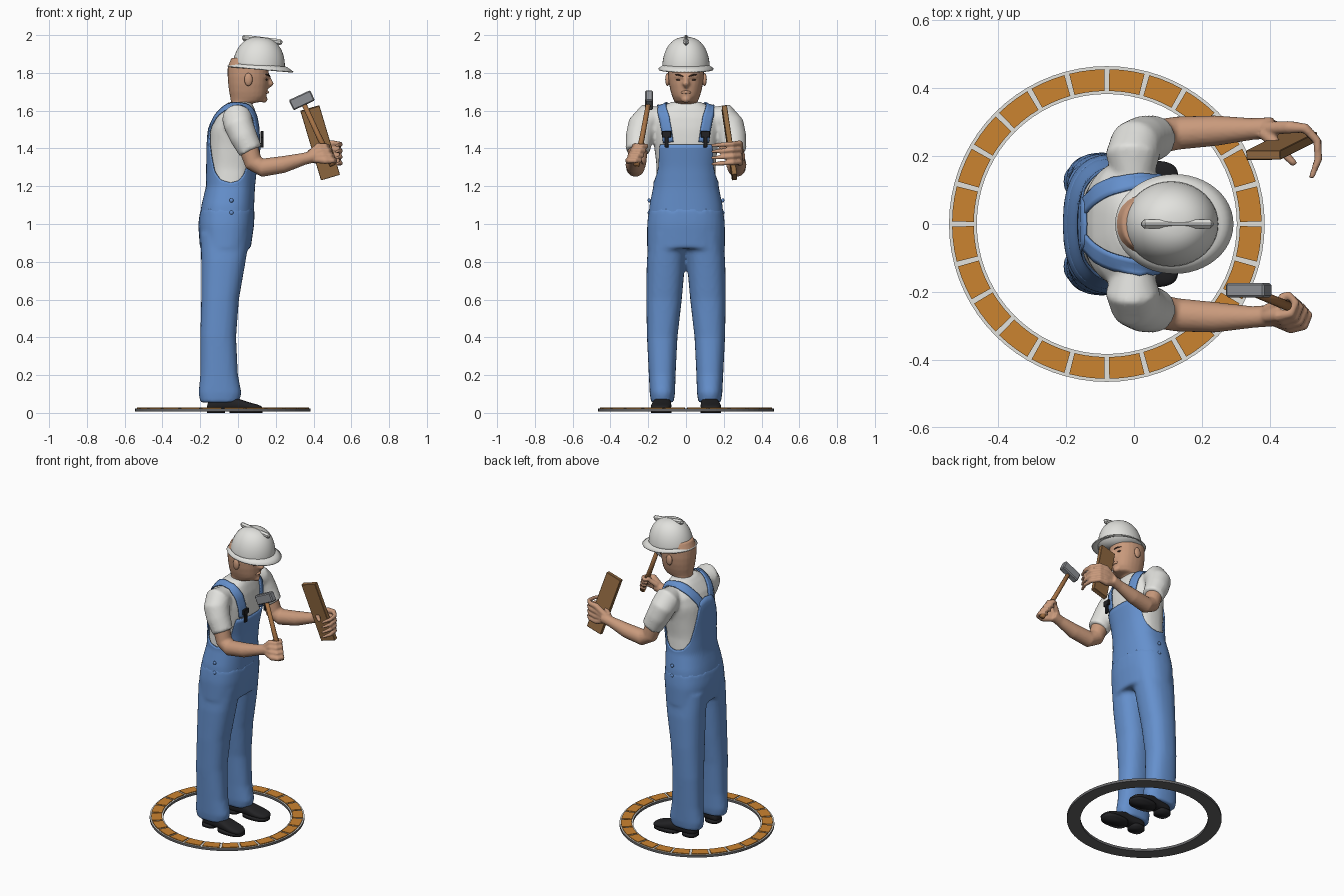
import bpy, bmesh, math
from mathutils import Vector, Matrix, Quaternion
from mathutils.bvhtree import BVHTree

if "Cube" in bpy.data.objects:
    bpy.data.objects.remove(bpy.data.objects["Cube"])


def material(name, r, g, b):
    m = bpy.data.materials.new(name)
    m.use_nodes = True
    m.diffuse_color = (r, g, b, 1)
    m.node_tree.nodes["Principled BSDF"].inputs["Base Color"].default_value = (r, g, b, 1)
    return m


BLUE = material("denim blue", .13, .28, .61)
WHITE = material("off white", .76, .76, .73)
SKIN = material("skin", .58, .32, .2)
BLACK = material("shoe black", .016, .016, .018)
WOOD = material("board wood", .3, .15, .055)
HANDLE = material("handle wood", .38, .17, .06)
ORANGE = material("tile orange", .6, .23, .03)
STEEL = material("steel grey", .27, .28, .3)
DARK = material("base grey", .13, .13, .135)
BROW = material("brow brown", .06, .03, .02)


def finish(name, bm, mats, smooth=True):
    bmesh.ops.recalc_face_normals(bm, faces=bm.faces)
    mesh = bpy.data.meshes.new(name)
    bm.to_mesh(mesh)
    bm.free()
    ob = bpy.data.objects.new(name, mesh)
    bpy.context.collection.objects.link(ob)
    for m in mats:
        mesh.materials.append(m)
    for p in mesh.polygons:
        p.use_smooth = smooth
    return ob


def solid(name, stacks, mat, voxel=0, subsurf=0, smooth=True):
    """Skin stacks of rings into closed bodies, optionally fused by remeshing."""
    bm = bmesh.new()
    for rings in stacks:
        rows = [[bm.verts.new(p) for p in ring] for ring in rings]
        n = len(rows[0])
        for a, b in zip(rows, rows[1:]):
            for i in range(n):
                bm.faces.new((a[i], a[(i + 1) % n], b[(i + 1) % n], b[i]))
        bm.faces.new(rows[0][::-1])
        bm.faces.new(rows[-1])
    ob = finish(name, bm, [mat], smooth)
    if subsurf:
        ob.modifiers.new("round", 'SUBSURF').levels = subsurf
        ob.modifiers["round"].render_levels = subsurf
    if voxel:
        r = ob.modifiers.new("fuse", 'REMESH')
        r.mode, r.voxel_size, r.use_smooth_shade = 'VOXEL', voxel, True
        s = ob.modifiers.new("soften", 'SMOOTH')
        s.iterations, s.factor = 3, .5
    return ob


def spow(v, p):
    return math.copysign(abs(v) ** p, v)


def oval(z, x0, x1, y0, y1, p=.85, n=24):
    cx, cy, rx, ry = (x0 + x1) / 2, (y0 + y1) / 2, (x1 - x0) / 2, (y1 - y0) / 2
    return [Vector((cx + rx * spow(math.cos(t), p), cy + ry * spow(math.sin(t), p), z))
            for t in (math.tau * i / n for i in range(n))]


def tube(pts, radii, n=12):
    pts = [Vector(p) for p in pts]
    rings, q, old = [], None, None
    for i, p in enumerate(pts):
        t = (pts[min(i + 1, len(pts) - 1)] - pts[max(i - 1, 0)]).normalized()
        q = t.to_track_quat('Z', 'Y') if q is None else old.rotation_difference(t) @ q
        old = t
        rings.append([p + q @ Vector((radii[i] * math.cos(math.tau * k / n),
                                      radii[i] * math.sin(math.tau * k / n), 0)) for k in range(n)])
    return rings


def box(name, centre, size, mat, rot=Matrix(), bevel=.003):
    bm = bmesh.new()
    bmesh.ops.create_cube(bm, size=1, matrix=Matrix.Translation(centre) @ rot @ Matrix.Diagonal((*size, 1)))
    bmesh.ops.bevel(bm, geom=bm.edges[:], offset=bevel, segments=1, affect='EDGES')
    return finish(name, bm, [mat], False)


def ball(name, centre, size, mat):
    bm = bmesh.new()
    bmesh.ops.create_uvsphere(bm, u_segments=16, v_segments=10, radius=1,
                              matrix=Matrix.Translation(centre) @ Matrix.Diagonal((*size, 1)))
    return finish(name, bm, [mat])


def lerp_table(table, key):
    for a, b in zip(table, table[1:]):
        if key <= b[0]:
            f = max(0, (key - a[0]) / (b[0] - a[0]))
            return [u + (v - u) * f for u, v in zip(a, b)]
    return list(table[-1])


# Torso profile: height, back, front, half width
TORSO = [(.86, -.19, .055, .195), (1, -.2, .075, .195), (1.1, -.185, .077, .183), (1.2, -.16, .08, .16),
         (1.3, -.158, .09, .155), (1.42, -.155, .11, .17), (1.5, -.148, .11, .185), (1.57, -.12, .1, .185),
         (1.62, -.08, .085, .13), (1.645, -.05, .07, .08)]


def torso_ring(z, grow=0, n=32):
    _, x0, x1, w = lerp_table(TORSO, z)
    return oval(z, x0 - grow, x1 + grow, -w - grow, w + grow, .82, n)


# Shirt with short sleeves
sleeves = [tube([(0, s * .14, 1.56), (-.005, s * .2, 1.56), (.005, s * .232, 1.52), (.03, s * .247, 1.46),
                 (.068, s * .256, 1.385)], [.06, .08, .078, .073, .064], 20) for s in (1, -1)]
heights = [1.1 + .0273 * i for i in range(21)]
shirt = solid("shirt", [[torso_ring(z) for z in heights]] + sleeves, WHITE, voxel=.011)

# Trousers: hips fused with two legs
LEG = [(.055, -.2, .005, .065, .185), (.1, -.21, .02, .058, .192), (.2, -.2, 0, .055, .197),
       (.4, -.2, -.01, .045, .207), (.6, -.195, .005, .022, .211), (.8, -.195, .04, .004, .208),
       (.95, -.2, .065, -.01, .195)]
legs = []
for s in (1, -1):
    steps = [lerp_table(LEG, .055 + .895 * i / 18) for i in range(19)]
    legs.append([oval(z, a, b, min(s * c, s * d), max(s * c, s * d)) for z, a, b, c, d in steps])
solid("trousers", [[torso_ring(.87 + .03 * i, .011) for i in range(8)]] + legs, BLUE, voxel=.012)

# Bib and back panel: shell whose top edge dips under the arms
EDGE = [(0, 1.42), (46, 1.42), (50, 1.38), (56, 1.31), (64, 1.26), (76, 1.23), (90, 1.22), (110, 1.235),
        (128, 1.28), (142, 1.36), (156, 1.46), (166, 1.53), (180, 1.54)]
bm = bmesh.new()
count, levels = 120, 16
columns = []
for i in range(count):
    angle = 360 * i / count
    top = lerp_table(EDGE, min(angle, 360 - angle))[1]
    columns.append([bm.verts.new(torso_ring(1 + (top - 1) * k / levels, .007 + .006 * k / levels, count)[i])
                    for k in range(levels + 1)])
for a, b in zip(columns, columns[1:] + columns[:1]):
    for k in range(levels):
        bm.faces.new((a[k], b[k], b[k + 1], a[k + 1]))
bib = finish("bib_panel", bm, [BLUE])
bib.modifiers.new("cloth", 'SOLIDIFY').thickness = .008

# Shoulder straps laid on the shirt, with buckles
bpy.context.view_layer.update()
tree = BVHTree.FromObject(shirt, bpy.context.evaluated_depsgraph_get())
STRAP = [(.12, .1, 1.43), (.115, .108, 1.5), (.1, .12, 1.57), (.04, .135, 1.63), (-.04, .12, 1.63),
         (-.1, .095, 1.59), (-.15, .06, 1.53), (-.165, .035, 1.44)]
for s, side in ((1, "left"), (-1, "right")):
    path = [Vector((x, s * y, z)) for x, y, z in STRAP]
    path = [a.lerp(b, k / 4) for a, b in zip(path, path[1:]) for k in range(4)] + [path[-1]]
    bm, rows = bmesh.new(), []
    for i, p in enumerate(path):
        t = (path[min(i + 2, len(path) - 1)] - path[max(i - 2, 0)]).normalized()
        co, normal, _, _ = tree.find_nearest(p)
        across = t.cross(normal).normalized() * .027
        row = []
        for k in (-1, -.5, 0, .5, 1):
            c, nr, _, _ = tree.find_nearest(co + across * k)
            row.append(bm.verts.new(c + nr * .012))
        rows.append(row)
    for a, b in zip(rows, rows[1:]):
        for k in range(4):
            bm.faces.new((a[k], a[k + 1], b[k + 1], b[k]))
    strap = finish(side + "_strap", bm, [BLUE])
    strap.modifiers.new("cloth", 'SOLIDIFY').thickness = .008
    box(side + "_buckle", (.128, s * .103, 1.475), (.016, .05, .035), BLACK)
    box(side + "_buckle_tab", (.128, s * .103, 1.435), (.016, .022, .06), BLACK)
    for z in (1.125, 1.06):
        ball(side + "_hip_button", (-.035, s * .195, z), (.011, .008, .011), BLUE)

    # Shoe: cross sections from heel to toe, on a thin sole
    shoe = []
    for x, w, h in ((-.165, .028, .05), (-.14, .044, .075), (-.06, .046, .09), (0, .05, .078),
                    (.06, .057, .055), (.105, .05, .045), (.132, .026, .032)):
        ring = oval(0, .012, h, -w, w, .7, 16)
        shoe.append([Vector((x, s * (.122 + .06 * (x + .1)) + p.y, p.x)) for p in ring])
    solid(side + "_shoe", [shoe], BLACK, subsurf=2)
    for part, x0, x1, w in (("heel", -.165, -.07, .045), ("sole", -.045, .13, .055)):
        y = s * (.122 + .03 * (x0 + x1 + .2))
        solid(side + "_" + part, [[oval(z, x0, x1, y - w, y + w, .75) for z in (0, .022)]], BLACK)

# Head, neck and face
HEAD = [(1.57, -.035, .055, .06), (1.62, -.035, .065, .058), (1.64, -.037, .08, .06), (1.648, -.038, .13, .062),
        (1.675, -.042, .15, .073), (1.7, -.047, .155, .081), (1.74, -.052, .16, .09), (1.78, -.055, .162, .095),
        (1.83, -.055, .163, .096), (1.88, -.035, .145, .08)]
nose = tube([(.155, 0, 1.79), (.165, 0, 1.765), (.172, 0, 1.742), (.16, 0, 1.727)], [.01, .013, .019, .011])
brow_ridge = tube([(.135, -.06, 1.783), (.157, -.02, 1.782), (.157, .02, 1.782), (.135, .06, 1.783)],
                  [.011, .013, .013, .011])
chin = tube([(.13, -.018, 1.662), (.14, 0, 1.66), (.13, .018, 1.662)], [.016, .019, .016])
solid("head", [[oval(z, a, b, -w, w, .92) for z, a, b, w in HEAD], nose, brow_ridge, chin], SKIN, voxel=.007)
solid("lips", [tube([(.14, -.03, 1.695), (.157, -.012, 1.698), (.157, .012, 1.698), (.14, .03, 1.695)],
                    [.004, .009, .009, .004])], SKIN, subsurf=1)
for s, side in ((1, "left"), (-1, "right")):
    ball(side + "_ear", (.055, s * .098, 1.765), (.022, .012, .034), SKIN)
    ball(side + "_eye", (.149, s * .037, 1.764), (.008, .015, .006), BROW)
    solid(side + "_brow", [tube([(.142, s * .06, 1.791), (.164, s * .035, 1.79), (.169, s * .012, 1.78)],
                                [.003, .006, .004], 8)], BROW, subsurf=1)

# Hard hat: dome, brim and ridge, tipped forward
tilt = Matrix.Translation((.11, 0, 1.825)) @ Matrix.Rotation(math.radians(5), 4, 'Y')
dome = []
for i in range(12):
    t = math.radians(i * 8)
    r, h = math.cos(t) ** .8, .165 * math.sin(t)
    dome.append(oval(h, -.14 * r, .138 * r, -.126 * r, .126 * r, 1, 40))
brim = [oval(z, -a, a + .018, -b, b, 1, 48) for z, a, b in
        ((.008, .135, .122), (-.008, .163, .144), (-.002, .166, .147), (.012, .142, .128), (.02, .13, .118))]
for name, rings in (("hat_dome", dome), ("hat_brim", brim)):
    solid(name, [rings], WHITE).data.transform(tilt)
box("hat_ridge", (.128, 0, 1.974), (.215, .026, .032), WHITE, Matrix.Rotation(math.radians(7), 4, 'Y'), .01)

# Left arm with fingers wrapped around the board
ARM = [(.02, .247, 1.46), (.06, .255, 1.39), (.082, .26, 1.325), (.13, .268, 1.298), (.24, .275, 1.315),
       (.35, .28, 1.345), (.41, .283, 1.36)]
ARM_R = [.05, .052, .05, .049, .045, .032, .032]
left = [tube(ARM, ARM_R, 18)]
for i in range(4):
    z = 1.325 + .033 * i
    left.append(tube([(.39, .282, 1.345 + .01 * i), (.46, .285, z), (.505, .282, z + .004), (.54, .245, z),
                      (.543, .19, z - .004), (.522, .135, z - .008)], [.02, .019, .015, .013, .012, .008]))
left.append(tube([(.38, .27, 1.375), (.42, .235, 1.395), (.45, .2, 1.4), (.475, .175, 1.4)], [.02, .016, .013, .01]))
solid("left_arm", left, SKIN, voxel=.006)

# Right arm with a fist around the hammer
right = [tube([(x, -y + .12 * max(0, x - .3), z) for x, y, z in ARM], ARM_R, 18)]
for i in range(4):
    z, x = 1.335 + .026 * i, .013 * (1.5 - i)
    y = -.012 * (1.5 - i)
    right.append(tube([(.39, -.272, 1.345 + .01 * i), (.445 + x, -.288 + y, z), (.482 + x, -.282 + y, z),
                       (.496 + x, -.25 + y, z), (.475 + x, -.226 + y, z), (.447 + x, -.232 + y, z)],
                      [.02, .018, .014, .013, .012, .009]))
right.append(tube([(.39, -.255, 1.375), (.42, -.235, 1.4), (.44, -.223, 1.425)], [.018, .015, .011]))
solid("right_arm", right, SKIN, voxel=.006)

# Hammer
solid("hammer_handle", [tube([(.338, -.195, 1.66), (.42, -.228, 1.48), (.502, -.262, 1.31)],
                             [.013, .014, .017], 10)], HANDLE)
box("hammer_head", (.338, -.195, 1.655), (.125, .042, .06), STEEL, Matrix.Rotation(math.radians(-25), 4, 'Y'), .006)

# Wooden board
long_axis = Vector((.11, .055, -.37)).normalized()
flat_axis = long_axis.cross(Vector((.1, 0, .03))).normalized()
wide_axis = flat_axis.cross(long_axis)
frame = Matrix((wide_axis, flat_axis, long_axis)).transposed().to_4x4()
box("board", (.435, .23, 1.43), (.105, .028, .385), WOOD, frame, .002)


# Ground ring with orange tiles
def sector(bm, r0, r1, z0, z1, a0, a1, steps):
    rows = []
    for i in range(steps + 1):
        a = a0 + (a1 - a0) * i / steps
        rows.append([bm.verts.new((-.08 + r * math.cos(a), r * math.sin(a), z))
                     for r, z in ((r0, z0), (r1, z0), (r1, z1), (r0, z1))])
    for a, b in zip(rows, rows[1:]):
        for k in range(4):
            bm.faces.new((a[k], a[(k + 1) % 4], b[(k + 1) % 4], b[k]))
    bm.faces.new(rows[0])
    bm.faces.new(rows[-1][::-1])


bm = bmesh.new()
sector(bm, .383, .465, .008, .024, 0, math.tau, 72)
base = finish("ring_base", bm, [WHITE, DARK], False)
for p in base.data.polygons:
    p.material_index = 0 if p.normal.z > .5 else 1
bm = bmesh.new()
for i in range(24):
    a = math.radians(15 * i)
    sector(bm, .392, .456, .02, .029, a + .016, a + math.radians(15) - .016, 3)
finish("ring_tiles", bm, [ORANGE], False)
